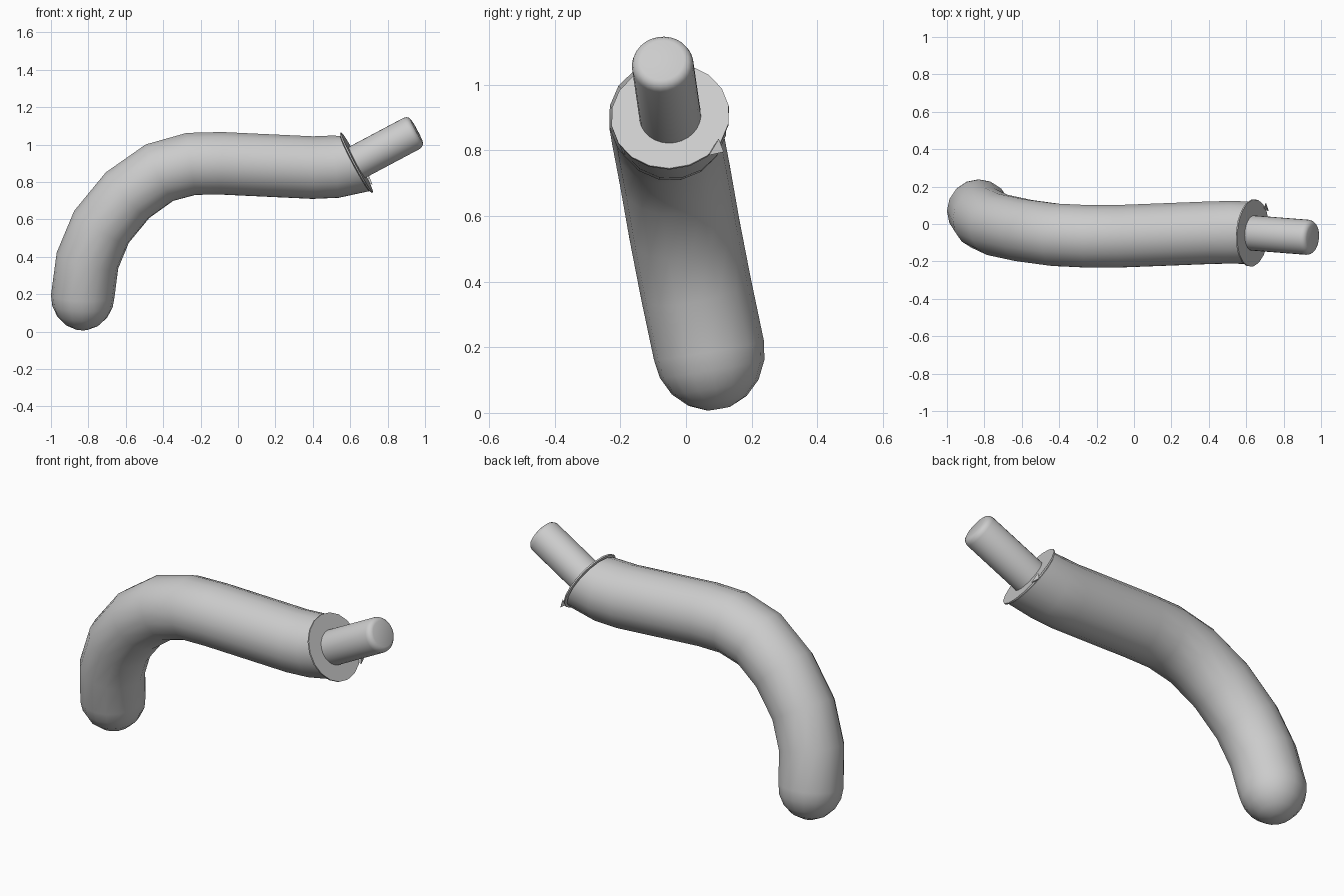
import bpy, bmesh, math
from mathutils import Vector

if "Cube" in bpy.data.objects:
    bpy.data.objects.remove(bpy.data.objects["Cube"], do_unlink=True)

grey = bpy.data.materials.new("light_grey")
grey.use_nodes = True
colour = (0.6, 0.6, 0.6, 1)
grey.diffuse_color = colour
grey.node_tree.nodes["Principled BSDF"].inputs["Base Color"].default_value = colour

SIDE = Vector((0, 1, 0.183)).normalized()


def sweep(name, rings, sides):
    """Join circles given as (centre, axis, radius) into a capped tube."""
    bm = bmesh.new()
    loops = []
    for centre, axis, radius in rings:
        axis = axis.normalized()
        u = (SIDE - axis * SIDE.dot(axis)).normalized()
        v = axis.cross(u)
        angles = [math.tau * i / sides for i in range(sides)]
        loops.append([bm.verts.new(centre + radius * (u * math.cos(a) + v * math.sin(a)))
                      for a in angles])
    for a, b in zip(loops, loops[1:]):
        for i in range(sides):
            j = (i + 1) % sides
            bm.faces.new((a[i], a[j], b[j], b[i]))
    bm.faces.new(loops[0][::-1])
    bm.faces.new(loops[-1])
    return finish(name, bm)


def finish(name, bm, angle=40):
    bmesh.ops.recalc_face_normals(bm, faces=bm.faces[:])
    mesh = bpy.data.meshes.new(name)
    bm.to_mesh(mesh)
    bm.free()
    mesh.materials.append(grey)
    ob = bpy.data.objects.new(name, mesh)
    bpy.context.collection.objects.link(ob)
    bpy.ops.object.select_all(action="DESELECT")
    ob.select_set(True)
    bpy.context.view_layer.objects.active = ob
    bpy.ops.object.shade_smooth_by_angle(angle=math.radians(angle))
    return ob


# Centre line of the bent tube
path = [Vector(p) for p in (
    (-0.83, 0.07, 0.19), (-0.805, 0.03, 0.38), (-0.73, -0.005, 0.56),
    (-0.59, -0.035, 0.73), (-0.42, -0.058, 0.85), (-0.25, -0.066, 0.897),
    (-0.09, -0.066, 0.90), (0.4, -0.047, 0.877), (0.52, -0.044, 0.882))]
collar = Vector((0.633, -0.048, 0.903))
rod_axis = Vector((0.32, -0.025, 0.17)).normalized()
R = 0.17

# Tube with a rounded lower end and an end face square to the rod
tangents = [(b - a).normalized() for a, b in zip(path, path[1:] + [collar])]
first = Vector((0.03, -0.17, 1)).normalized()
rings = [(path[0] - first * R * 1.08 * math.cos(t), first, R * math.sin(t))
         for t in (math.radians(d) for d in (12, 32, 52, 72))]
rings.append((path[0], first, R))
for i in range(1, len(path)):
    rings.append((path[i], tangents[i - 1] + tangents[i], R))
rings.append((collar - rod_axis * 0.008, rod_axis, R))
tube = sweep("bent_tube", rings, 16)
tube.data.materials[0] = grey
sub = tube.modifiers.new("smooth_bend", "BEVEL")
sub.limit_method = "ANGLE"
sub.angle_limit = math.radians(60)
sub.width = 0.001

# Thin collar disc on the open end
sweep("collar_disc", [(collar - rod_axis * 0.004, rod_axis, 0.181),
                      (collar + rod_axis * 0.004, rod_axis, 0.181)], 18)

# Rod with a softened tip
tip = collar + rod_axis * 0.366
profile = [(-0.366, 0.094), (-0.03, 0.094), (-0.016, 0.09), (-0.005, 0.081), (0, 0.068)]
sweep("rod", [(tip + rod_axis * d, rod_axis, r) for d, r in profile], 28)

# Small pointed tab on the rim of the disc
bm = bmesh.new()
base = [Vector(p) for p in ((0.69, 0.075, 0.80), (0.72, 0.07, 0.785), (0.70, 0.10, 0.835))]
for p in base + [Vector((0.705, 0.115, 0.795))]:
    bm.verts.new(p)
bmesh.ops.convex_hull(bm, input=bm.verts[:])
finish("rim_tab", bm, 10)
